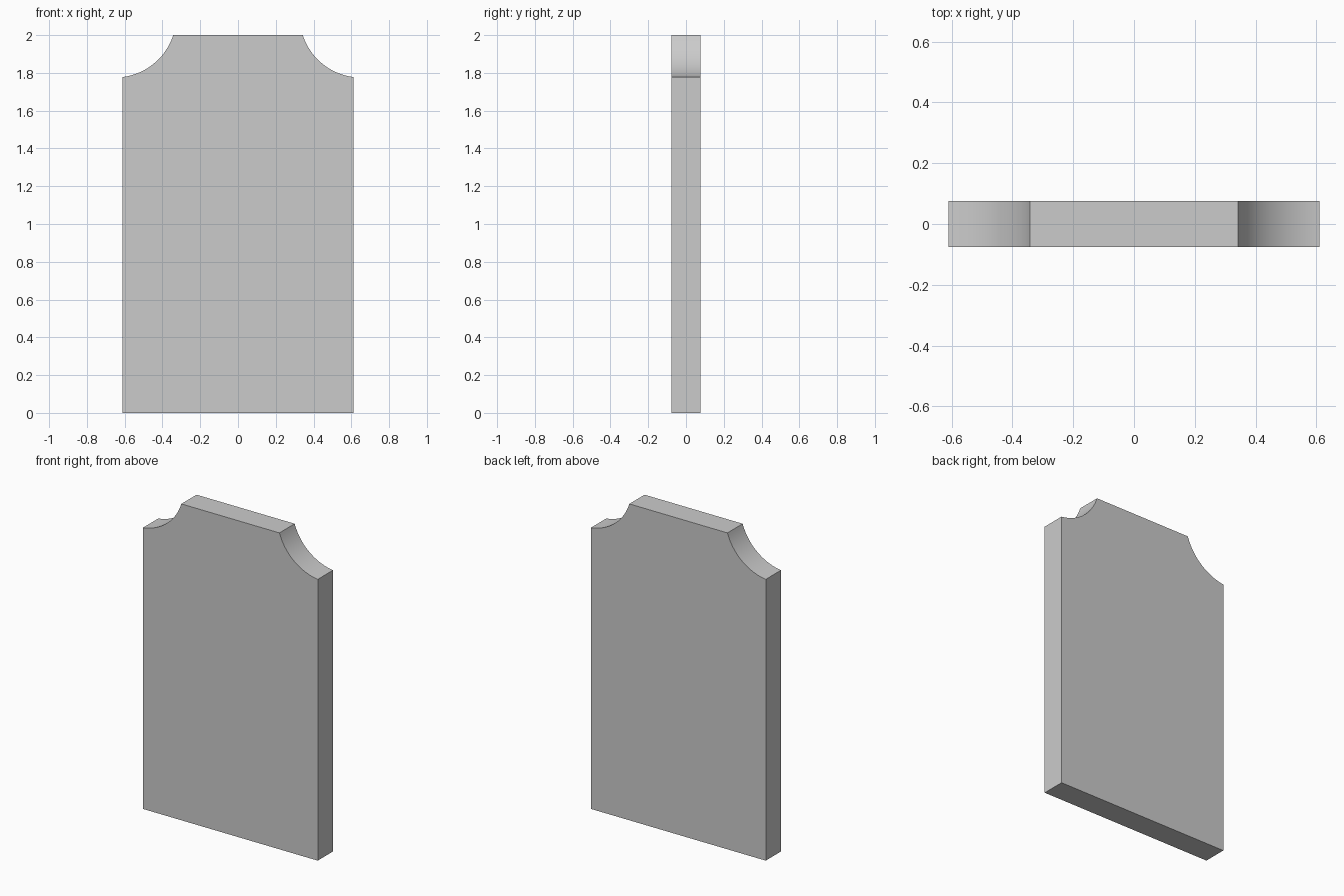
import bpy, bmesh, math

if "Cube" in bpy.data.objects:
    bpy.data.objects.remove(bpy.data.objects["Cube"])

HALF_W, HALF_T, HEIGHT = 0.611, 0.076, 2.0
TOP_HALF, SHOULDER = 0.343, 1.778
SWEEP = math.radians(65)   # angle turned by each scooped corner
STEPS = 24

# Scooped corner: arc from the top edge to the shoulder, centred outside the panel
dx, dz = HALF_W - TOP_HALF, SHOULDER - HEIGHT
chord = math.hypot(dx, dz)
radius = chord / 2 / math.sin(SWEEP / 2)
reach = radius * math.cos(SWEEP / 2)
cx = (HALF_W + TOP_HALF) / 2 - dz / chord * reach
cz = (HEIGHT + SHOULDER) / 2 + dx / chord * reach
start = math.atan2(HEIGHT - cz, TOP_HALF - cx)
scoop = [(cx + radius * math.cos(start + SWEEP * i / STEPS),
          cz + radius * math.sin(start + SWEEP * i / STEPS)) for i in range(STEPS + 1)]

# Panel outline: right half from top to bottom, then its mirror back up
right = scoop + [(HALF_W, 0.0)]
outline = right + [(-x, z) for x, z in reversed(right)]

# Extrude the outline through the thickness
bm = bmesh.new()
face = bm.faces.new([bm.verts.new((x, -HALF_T, z)) for x, z in outline])
ext = bmesh.ops.extrude_face_region(bm, geom=[face], use_keep_orig=True)
verts = [g for g in ext["geom"] if isinstance(g, bmesh.types.BMVert)]
bmesh.ops.translate(bm, verts=verts, vec=(0, 2 * HALF_T, 0))
bmesh.ops.recalc_face_normals(bm, faces=bm.faces)
mesh = bpy.data.meshes.new("panel")
bm.to_mesh(mesh)
bm.free()

panel = bpy.data.objects.new("panel", mesh)
bpy.context.collection.objects.link(panel)
bpy.context.view_layer.objects.active = panel
panel.select_set(True)
bpy.ops.object.shade_smooth_by_angle(angle=math.radians(30))
